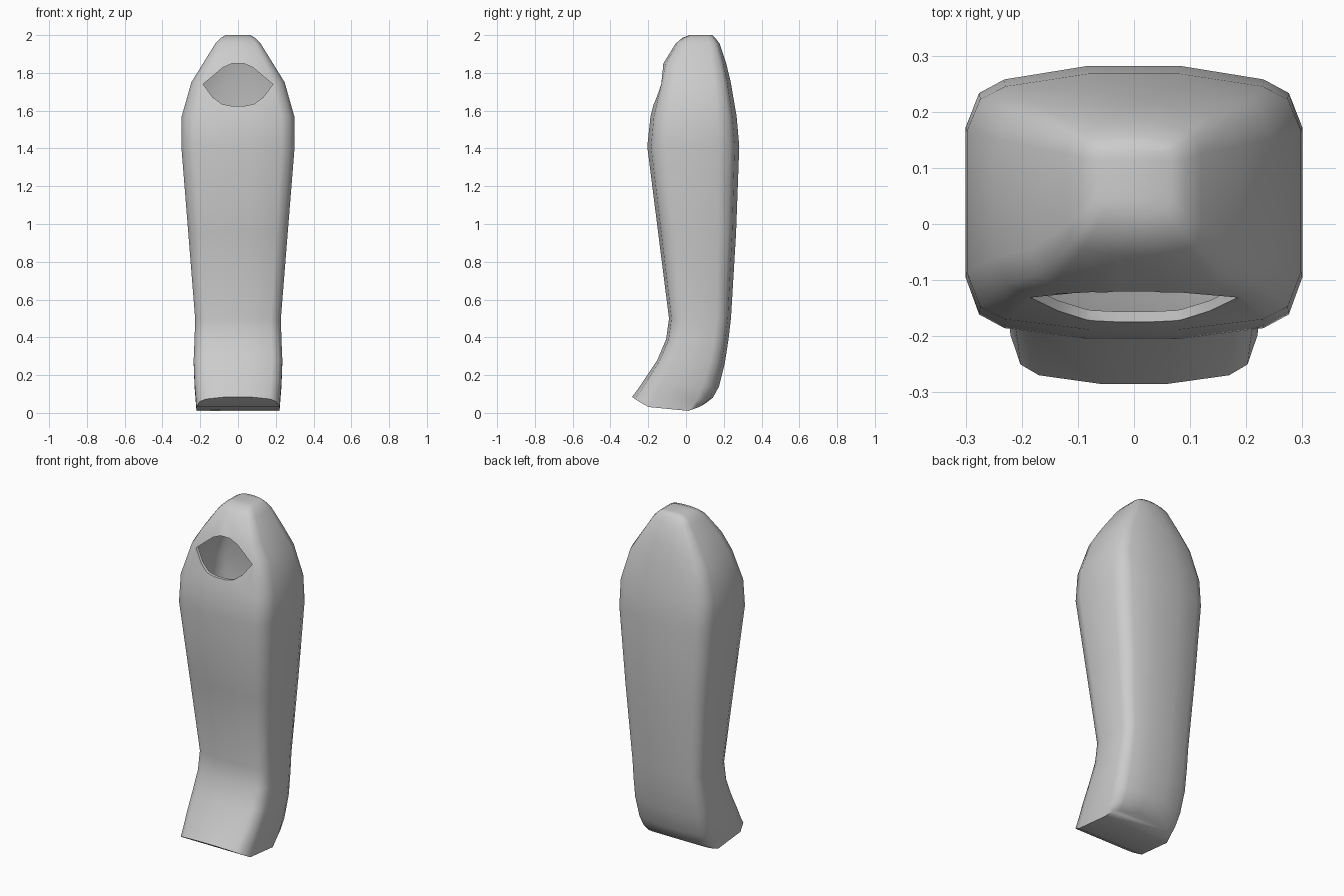
import bpy, bmesh

if "Cube" in bpy.data.objects:
    bpy.data.objects.remove(bpy.data.objects["Cube"])

# Rounded-rectangle section: (fraction of half width, fraction of depth), right half front to back
HALF = [(.27, 0), (.77, .04), (.92, .09), (1, .225), (1, .775), (.92, .9), (.77, .95), (.27, 1)]
SECTION = HALF + [(-x, y) for x, y in reversed(HALF)]
N = len(SECTION)

# Body rings, top to bottom: z front, z side, z back, half width, y front, y back
RINGS = [
    (2.0, 2.0, 2.0, .065, .02, .14),
    (1.985, 1.985, 1.985, .092, -.02, .155),
    (1.955, 1.955, 1.955, .12, -.055, .178),
    (1.85, 1.85, 1.85, .185, -.12, .213),
    (1.75, 1.75, 1.75, .247, -.143, .237),
    (1.57, 1.57, 1.57, .298, -.188, .268),
    (1.41, 1.41, 1.41, .30, -.205, .282),
    (.95, .95, .95, .263, -.147, .265),
    (.5, .5, .5, .227, -.09, .238),
    (.39, .39, .39, .23, -.105, .225),
    (.28, .27, .26, .235, -.152, .205),
    (.18, .14, .14, .23, -.218, .175),
    (.125, .06, .08, .224, -.255, .142),
    (.085, 0, .048, .22, -.285, .10),
]


def ring_z(t, front, side, back):
    """Parabola through front (t=0), side (t=.6) and back (t=1)."""
    return (front * (t - .6) * (t - 1) / .6
            + side * t * (t - 1) / (.6 * -.4)
            + back * t * (t - .6) / .4)


def make_object(name, bm):
    bmesh.ops.recalc_face_normals(bm, faces=bm.faces)
    mesh = bpy.data.meshes.new(name)
    bm.to_mesh(mesh)
    bm.free()
    ob = bpy.data.objects.new(name, mesh)
    bpy.context.collection.objects.link(ob)
    return ob


# Hooded body: lofted rings, with caps bridged from side to side
bm = bmesh.new()
loops = []
for zf, zs, zb, hw, yf, yb in RINGS:
    loops.append([bm.verts.new((hw * x, yf + (yb - yf) * t, ring_z(t, zf, zs, zb)))
                  for x, t in SECTION])
for a, b in zip(loops, loops[1:]):
    for i in range(N):
        j = (i + 1) % N
        bm.faces.new((a[i], a[j], b[j], b[i]))
for loop in (loops[0], loops[-1]):
    for i in range(N // 2 - 1):
        bm.faces.new((loop[i], loop[i + 1], loop[N - 2 - i], loop[N - 1 - i]))
body = make_object("hooded_body", bm)

# Face opening cutter: almond outline extruded through the front wall
right = [(.03, 1.85), (.08, 1.828), (.185, 1.74), (.135, 1.672), (.085, 1.635), (.035, 1.625)]
outline = right + [(-x, z) for x, z in reversed(right)]
bm = bmesh.new()
front = [bm.verts.new((x, -.5, z)) for x, z in outline]
back = [bm.verts.new((x, .03, z)) for x, z in outline]
bm.faces.new(front)
bm.faces.new(back[::-1])
for i in range(len(outline)):
    j = (i + 1) % len(outline)
    bm.faces.new((front[i], front[j], back[j], back[i]))
cutter = make_object("face_opening_cutter", bm)
cutter.hide_render = True

# Hollow the body into a thin shell, then open the face
shell = body.modifiers.new("shell", "SOLIDIFY")
shell.thickness = .018
shell.offset = -1
opening = body.modifiers.new("opening", "BOOLEAN")
opening.operation = "DIFFERENCE"
opening.solver = "EXACT"
opening.object = cutter

bpy.context.view_layer.objects.active = body
body.select_set(True)
for name in ("shell", "opening"):
    bpy.ops.object.modifier_apply(modifier=name)
bpy.data.objects.remove(cutter)
bpy.ops.object.shade_smooth_by_angle(angle=.8)
